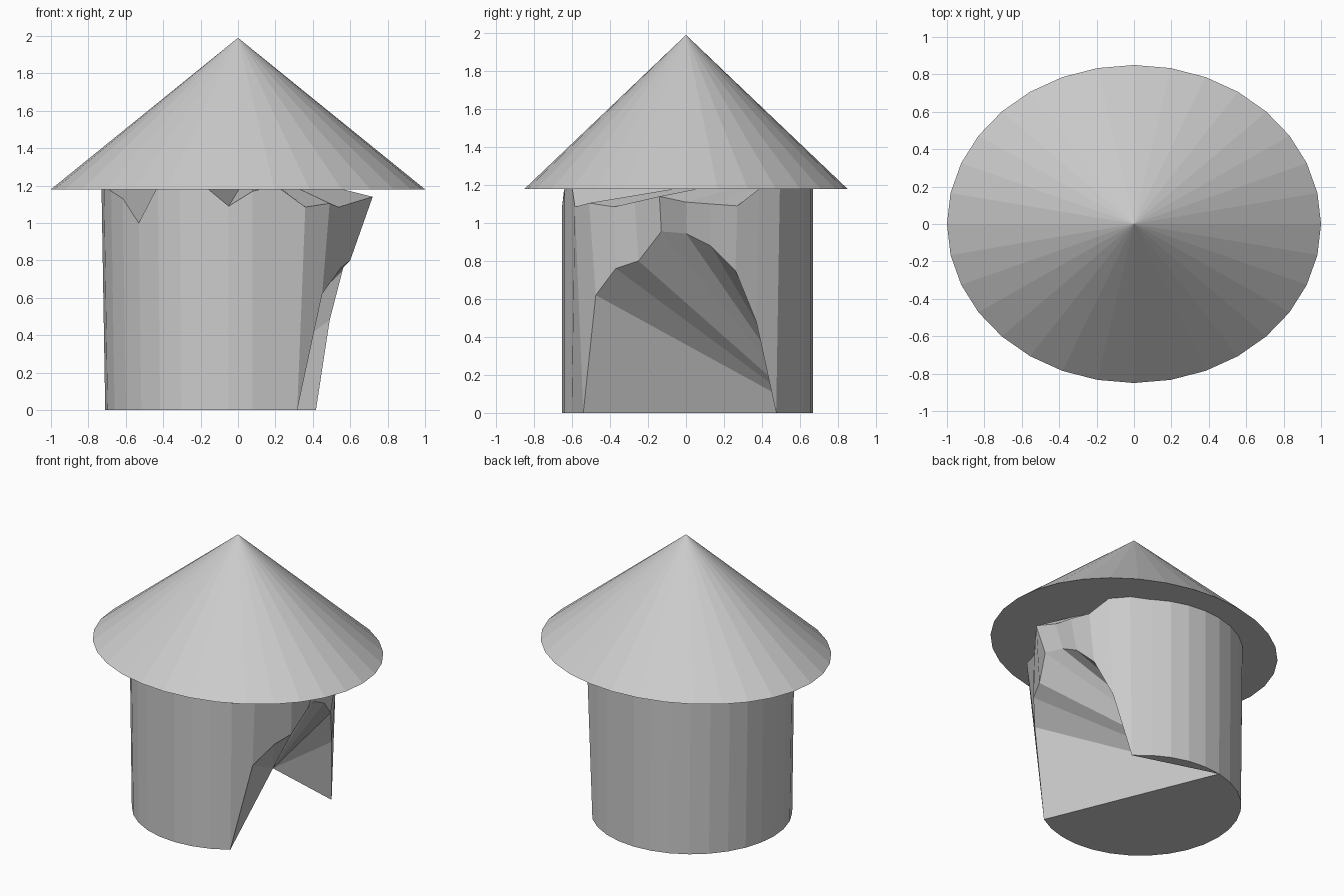
import bpy, bmesh
from math import sin, cos, pi

if "Cube" in bpy.data.objects:
    bpy.data.objects.remove(bpy.data.objects["Cube"])

N = 32

def finish(bm, name):
    me = bpy.data.meshes.new(name)
    bm.to_mesh(me)
    bm.free()
    ob = bpy.data.objects.new(name, me)
    bpy.context.collection.objects.link(ob)
    return ob

def fan(bm, ring, hub):
    # close a ring with triangles that all meet at one of its points
    n = len(ring)
    for i in range(1, n-1):
        bm.faces.new((ring[hub], ring[(hub+i) % n], ring[(hub+i+1) % n]))

# conical roof with an oval eave
bm = bmesh.new()
rim = [bm.verts.new((cos(2*pi*i/N), 0.85*sin(2*pi*i/N), 1.18)) for i in range(N)]
apex = bm.verts.new((0, 0, 1.99))
for i in range(N):
    bm.faces.new((rim[i], rim[(i+1) % N], apex))
bm.faces.new(rim[::-1])
finish(bm, "roof")

# doorway arch: lower wall points lifted on the +x side
arch = {-4: (0.45, -0.475, 0.62), -3: (0.55, -0.37, 0.76), -2: (0.60, -0.25, 0.80),
        -1: (0.65, -0.13, 0.955), 0: (0.61, 0, 0.945), 1: (0.60, 0.13, 0.88),
        2: (0.56, 0.26, 0.75), 3: (0.49, 0.37, 0.48)}
# bulging upper edge over the doorway
brow = {-5: (0.36, -0.585, 1.085), -4: (0.49, -0.51, 1.105), -3: (0.54, -0.38, 1.085),
        -2: (0.62, -0.27, 1.11), -1: (0.72, -0.14, 1.14), 0: (0.67, 0, 1.11),
        1: (0.65, 0.13, 1.10), 2: (0.61, 0.27, 1.09), 3: (0.54, 0.385, 1.18),
        4: (0.45, 0.495, 1.24)}
# worn dips in the upper edge
dips = {-7: 1.17, -8: 1.09, -12: 1.00, -13: 1.13, -14: 1.17}

# wall with wavy top and doorway
bm = bmesh.new()
low, high = [], []
for k in range(-16, 16):
    a = 2*pi*k/N
    c, s = cos(a), sin(a)
    y = 0.008 + 0.66*s
    low.append(bm.verts.new(arch.get(k, (-0.05 + 0.66*c, y, 0))))
    rx = 0.68 if c < 0 else 0.66
    z = dips.get(k, 1.3 if 4 < k < 14 else 1.2)
    high.append(bm.verts.new(brow.get(k, (-0.05 + rx*c, y, z))))
for i in range(N):
    j = (i+1) % N
    bm.faces.new((low[i], low[j], high[j], high[i]))
# floor sweeping up to the arch, and the cap under the roof
fan(bm, low[::-1], N-1-(9+16))
fan(bm, high, 7+16)
finish(bm, "wall")
